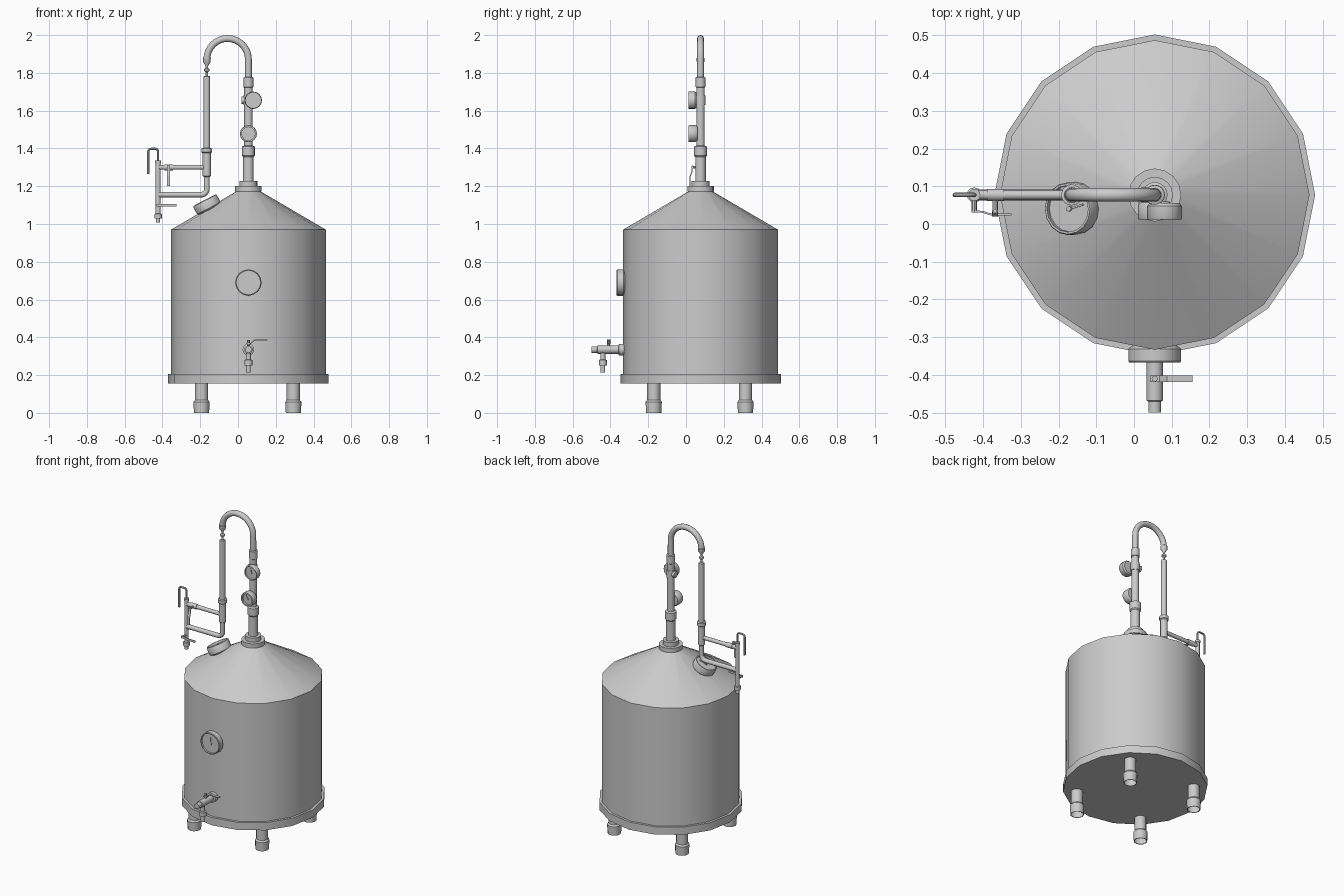
import bpy, bmesh, math
from mathutils import Vector, Matrix

if "Cube" in bpy.data.objects:
    bpy.data.objects.remove(bpy.data.objects["Cube"])

CX, CY = 0.055, 0.077

steel = bpy.data.materials.new("brushed_steel")
steel.diffuse_color = (0.6, 0.6, 0.6, 1)
steel.use_nodes = True
steel.node_tree.nodes["Principled BSDF"].inputs["Base Color"].default_value = steel.diffuse_color


def finish(name, bm, angle=35):
    bmesh.ops.recalc_face_normals(bm, faces=bm.faces)
    me = bpy.data.meshes.new(name)
    bm.to_mesh(me)
    bm.free()
    me.materials.append(steel)
    ob = bpy.data.objects.new(name, me)
    bpy.context.collection.objects.link(ob)
    bpy.ops.object.select_all(action='DESELECT')
    ob.select_set(True)
    bpy.context.view_layer.objects.active = ob
    bpy.ops.object.shade_smooth_by_angle(angle=math.radians(angle))
    return ob


def lathe(name, origin, axis, profile, seg=16):
    """Spin (radius, distance) points around an axis; radius 0 closes the end."""
    bm = bmesh.new()
    rot = Vector((0, 0, 1)).rotation_difference(Vector(axis)).to_matrix().to_4x4()
    mat = Matrix.Translation(origin) @ rot
    rings = []
    for r, d in profile:
        n = 1 if r == 0 else seg
        rings.append([bm.verts.new(mat @ Vector((r * math.cos(2 * math.pi * i / seg),
                                                 r * math.sin(2 * math.pi * i / seg), d)))
                      for i in range(n)])
    for a, b in zip(rings, rings[1:]):
        for i in range(seg):
            j = (i + 1) % seg
            if len(a) == 1:
                bm.faces.new((a[0], b[i], b[j]))
            elif len(b) == 1:
                bm.faces.new((a[i], a[j], b[0]))
            else:
                bm.faces.new((a[i], a[j], b[j], b[i]))
    return finish(name, bm)


def rod(name, p, q, r, seg=12):
    d = Vector(q) - Vector(p)
    L = d.length
    return lathe(name, p, d.normalized(), [(0, 0), (r, 0), (r, L), (0, L)], seg)


def pipe(name, pts, r, seg=12):
    """Sweep a circle along a path lying in an x-z plane."""
    bm = bmesh.new()
    pts = [Vector(p) for p in pts]
    side = Vector((0, 1, 0))
    rings = []
    for k, p in enumerate(pts):
        t = (pts[min(k + 1, len(pts) - 1)] - pts[max(k - 1, 0)]).normalized()
        n = t.cross(side)
        rings.append([bm.verts.new(p + r * (side * math.cos(2 * math.pi * i / seg)
                                            + n * math.sin(2 * math.pi * i / seg)))
                      for i in range(seg)])
    for a, b in zip(rings, rings[1:]):
        for i in range(seg):
            bm.faces.new((a[i], a[(i + 1) % seg], b[(i + 1) % seg], b[i]))
    bm.faces.new(rings[0])
    bm.faces.new(rings[-1])
    return finish(name, bm)


def arc(x, z, r, a0, a1, n, y=CY):
    return [(x + r * math.cos(math.radians(a0 + (a1 - a0) * i / n)), y,
             z + r * math.sin(math.radians(a0 + (a1 - a0) * i / n))) for i in range(n + 1)]


def bar(name, p, q, side, width, thick):
    """Flat strip from p to q, wide along side."""
    p, q, s = Vector(p), Vector(q), Vector(side)
    d = q - p
    u = d.normalized().cross(s)
    m = Matrix((d, s * width, u * thick)).transposed().to_4x4()
    bm = bmesh.new()
    bmesh.ops.create_cube(bm, size=1, matrix=Matrix.Translation((p + q) / 2) @ m)
    return finish(name, bm)


def gauge(name, origin, axis, r, h, rim=0.88, needle=(0, 0, 1)):
    """Round dial housing with raised rim, hub and needle."""
    lathe(name, origin, axis, [(0, 0), (r * 0.85, 0), (r, h * 0.2), (r, h * 0.92), (r * 0.96, h),
                               (r * rim, h), (r * rim, h * 0.75), (0, h * 0.75)], 16)
    a = Vector(axis).normalized()
    c = Vector(origin) + a * h * 0.78
    n = Vector(needle)
    n = (n - a * n.dot(a)).normalized()
    bar(name + "_needle", c - n * r * 0.15, c + n * r * 0.6, a.cross(n), r * 0.07, 0.004)
    rod(name + "_hub", c - a * 0.004, c + a * 0.005, r * 0.1, 8)


# Tank, base and cone lid
lathe("base_ring", (CX, CY, 0), (0, 0, 1), [(0, 0.155), (0.425, 0.155), (0.425, 0.205), (0.40, 0.205)])
lathe("tank_wall", (CX, CY, 0), (0, 0, 1), [(0.41, 0.2), (0.41, 0.97)])
lathe("cone_lid", (CX, CY, 0), (0, 0, 1), [(0.41, 0.97), (0.06, 1.175)])

# Legs with hollow feet
for sx in (-1, 1):
    for sy in (-1, 1):
        lathe("leg", (CX - 0.005 + sx * 0.243, CY - 0.005 + sy * 0.243, 0), (0, 0, 1),
              [(0.036, 0.0), (0.040, 0.0), (0.043, 0.058), (0.035, 0.068), (0.035, 0.158)], 12)

# Central column
lathe("column", (CX, CY, 0), (0, 0, 1),
      [(0.07, 1.172), (0.07, 1.2), (0.048, 1.2), (0.048, 1.227), (0.028, 1.227), (0.028, 1.355),
       (0.034, 1.362), (0.034, 1.41), (0.022, 1.415), (0.022, 1.63), (0.027, 1.63), (0.027, 1.68),
       (0.022, 1.68), (0.022, 1.722), (0.026, 1.725), (0.026, 1.775), (0.018, 1.778)])
rod("column_stub", (CX - 0.037, CY, 1.655), (CX, CY, 1.655), 0.02)

# Swan neck bend
CONX = CX - 0.22
pipe("swan_neck", [(CX, CY, 1.77)] + arc(CX - 0.11, 1.872, 0.11, 0, 180, 16) + [(CONX, CY, 1.865)], 0.018)

# Condenser
lathe("condenser", (CONX, CY, 0), (0, 0, 1),
      [(0.016, 1.25), (0.022, 1.255), (0.022, 1.375), (0.028, 1.38), (0.028, 1.4), (0.017, 1.402),
       (0.017, 1.782), (0.006, 1.785), (0.006, 1.803), (0.014, 1.81), (0.014, 1.82), (0.007, 1.826),
       (0.007, 1.838), (0.02, 1.858), (0.021, 1.878), (0.018, 1.88)])
TX = -0.423
pipe("condenser_lower_pipe", [(CONX, CY, 1.27)] + arc(CONX - 0.03, 1.185, 0.03, 0, -90, 6)
     + [(TX, CY, 1.155)], 0.0145)
rod("condenser_upper_pipe", (CONX, CY, 1.3), (TX, CY, 1.3), 0.0125)

# Outlet tube with overflow hook
lathe("outlet_tube", (TX, CY, 0), (0, 0, 1),
      [(0, 1.008), (0.011, 1.008), (0.011, 1.03), (0.02, 1.03), (0.02, 1.053), (0.013, 1.055),
       (0.013, 1.32), (0.016, 1.32), (0.016, 1.335), (0, 1.335)], 12)
pipe("overflow_hook", [(TX, CY, 1.33)] + arc(TX - 0.015, 1.383, 0.015, 0, 90, 4)
     + arc(TX - 0.037, 1.383, 0.015, 90, 180, 4) + [(TX - 0.052, CY, 1.265)], 0.006, 8)

# Valve levers on the condenser outlet
rod("outlet_valve_stem", (TX, CY, 1.1), (TX, 0.03, 1.1), 0.007, 8)
bar("outlet_lever_root", (TX - 0.008, 0.034, 1.1), (TX + 0.025, 0.032, 1.1), (0, 0, 1), 0.013, 0.005)
bar("outlet_lever", (TX + 0.022, 0.032, 1.1), (TX + 0.045, 0.025, 1.1), (0, 0, 1), 0.013, 0.005)
bar("outlet_lever_grip", (TX + 0.043, 0.025, 1.1), (-0.325, 0.025, 1.1), (0, 0, 1), 0.013, 0.005)
rod("upper_valve_stem", (-0.368, CY, 1.3), (-0.368, 0.028, 1.3), 0.007, 8)
rod("upper_valve_body", (-0.39, CY, 1.3), (-0.345, CY, 1.3), 0.016)
bar("upper_lever_root", (-0.368, 0.034, 1.31), (-0.368, 0.032, 1.275), (1, 0, 0), 0.016, 0.005)
bar("upper_lever", (-0.368, 0.032, 1.277), (-0.368, 0.022, 1.253), (1, 0, 0), 0.016, 0.005)
bar("upper_lever_grip", (-0.368, 0.022, 1.255), (-0.368, 0.022, 1.2), (1, 0, 0), 0.016, 0.005)

# Dial gauges: two on the column, one on the lid, one on the tank
gauge("lower_column_gauge", (CX, 0.06, 1.478), (0, -1, 0), 0.045, 0.048, 0.78, (-0.6, 0, 1))
gauge("upper_column_gauge", (0.081, 0.056, 1.655), (0, -1, 0), 0.046, 0.044, 0.9, (-0.2, 0, 1))
gauge("lid_gauge", (-0.15, 0.042, 1.075), (-0.46, -0.03, 0.88), 0.07, 0.057, 0.88, (1, 0.3, 0.5))
gauge("tank_gauge", (CX, -0.322, 0.69), (0, -1, 0), 0.07, 0.045, 0.9, (-0.1, 0, 1))

# Drain tap
lathe("drain_tap", (CX, -0.32, 0.335), (0, -1, 0),
      [(0, 0), (0.031, 0), (0.031, 0.035), (0.022, 0.038), (0.022, 0.148), (0.017, 0.15),
       (0.017, 0.18), (0, 0.18)])
lathe("drain_spout", (CX, -0.44, 0), (0, 0, 1),
      [(0, 0.215), (0.012, 0.215), (0.012, 0.25), (0.021, 0.252), (0.021, 0.28), (0.013, 0.283),
       (0.013, 0.33)], 12)
rod("drain_lever_stem", (CX, -0.41, 0.345), (CX, -0.41, 0.385), 0.008, 8)
bar("drain_lever_root", (CX - 0.012, -0.41, 0.366), (CX + 0.014, -0.41, 0.368), (0, 1, 0), 0.018, 0.005)
bar("drain_lever", (CX + 0.012, -0.41, 0.367), (CX + 0.034, -0.41, 0.386), (0, 1, 0), 0.018, 0.005)
bar("drain_lever_grip", (CX + 0.032, -0.41, 0.386), (CX + 0.1, -0.41, 0.386), (0, 1, 0), 0.018, 0.005)
